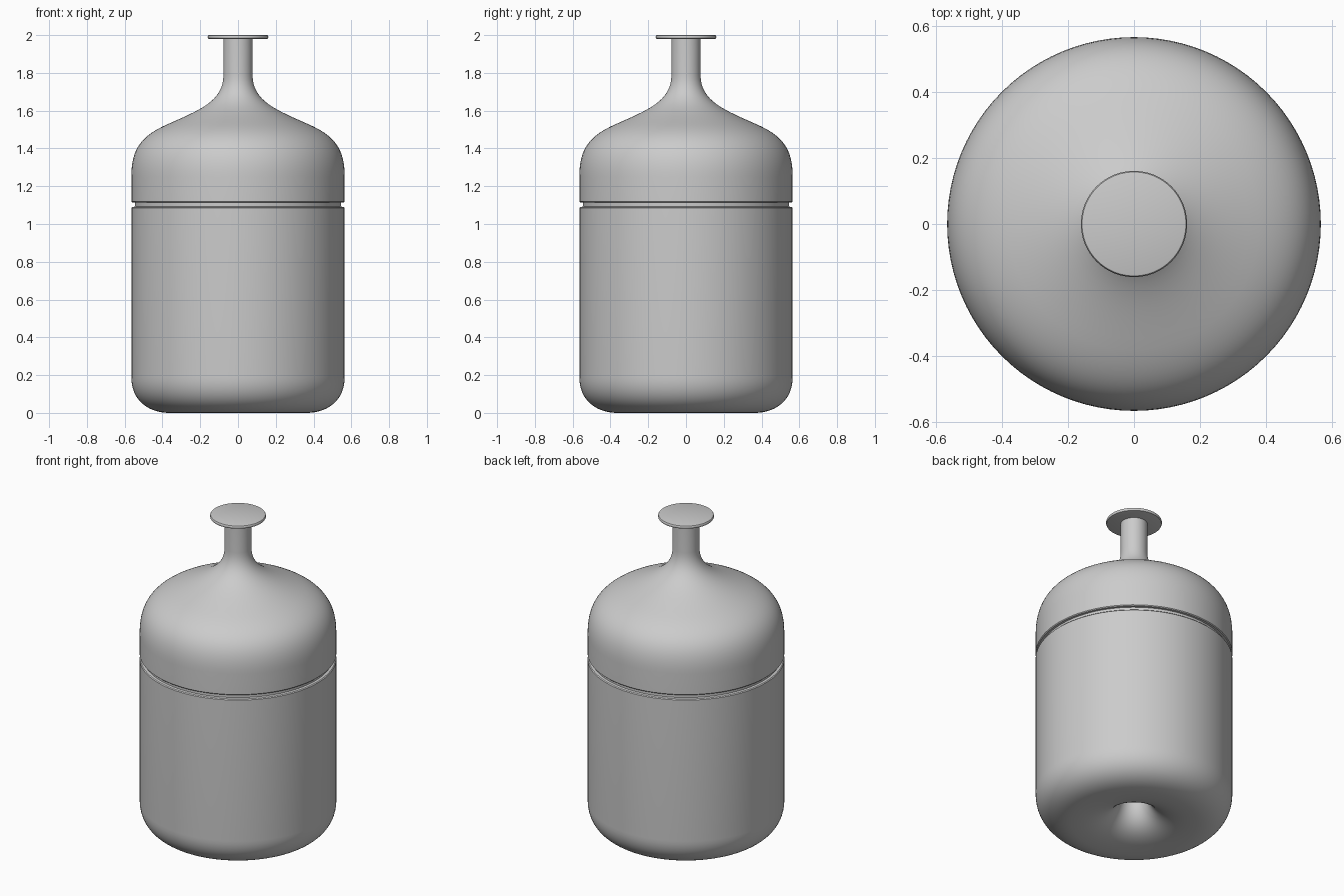
import bpy, bmesh, math
from mathutils import Vector

default_cube = bpy.data.objects.get("Cube")
if default_cube:
    bpy.data.objects.remove(default_cube, do_unlink=True)

SIDES = 96
RADIUS = 0.565

grey = bpy.data.materials.new("plain grey")
grey.use_nodes = True
grey.diffuse_color = (0.6, 0.6, 0.6, 1)
grey.node_tree.nodes["Principled BSDF"].inputs["Base Color"].default_value = grey.diffuse_color


def bezier(a, b, c, d, steps=16):
    """Sample a cubic curve of (radius, height) points."""
    a, b, c, d = (Vector(p) for p in (a, b, c, d))
    pts = []
    for i in range(steps + 1):
        t = i / steps
        s = 1 - t
        pts.append(tuple(a * s**3 + b * (3 * s * s * t) + c * (3 * s * t * t) + d * t**3))
    return pts


def lathe(name, profile):
    """Turn a (radius, height) profile around the z axis."""
    bm = bmesh.new()
    verts = [bm.verts.new((r, 0, z)) for r, z in profile]
    edges = [bm.edges.new(pair) for pair in zip(verts, verts[1:])]
    bmesh.ops.spin(bm, geom=verts + edges, cent=(0, 0, 0), axis=(0, 0, 1),
                   angle=math.tau, steps=SIDES)
    bmesh.ops.remove_doubles(bm, verts=bm.verts, dist=0.0002)
    bmesh.ops.recalc_face_normals(bm, faces=bm.faces)
    mesh = bpy.data.meshes.new(name)
    bm.to_mesh(mesh)
    bm.free()
    mesh.materials.append(grey)
    obj = bpy.data.objects.new(name, mesh)
    bpy.context.collection.objects.link(obj)
    bpy.ops.object.select_all(action="DESELECT")
    obj.select_set(True)
    bpy.context.view_layer.objects.active = obj
    bpy.ops.object.shade_smooth_by_angle(angle=math.radians(35))
    return obj


# Lower body: flared hollow underneath, rounded base, straight wall, seam band
body = bezier((0, 0.32), (0.06, 0.32), (0.07, 0.27), (0.075, 0.2))
body += bezier((0.075, 0.2), (0.085, 0.06), (0.18, 0), (0.36, 0))[1:]
body += bezier((0.36, 0), (0.48, 0), (RADIUS, 0.07), (RADIUS, 0.19))[1:]
body += [(RADIUS, 1.085), (0.56, 1.09), (0.545, 1.092), (0.545, 1.12), (0, 1.12)]
lathe("body", body)

# Upper part: short wall, domed shoulder and concave sweep into the neck
shoulder = [(0, 1.115), (0.56, 1.115), (RADIUS, 1.12)]
shoulder += bezier((RADIUS, 1.25), (RADIUS, 1.41), (0.5, 1.47), (0.38, 1.525))
shoulder += bezier((0.38, 1.525), (0.2, 1.605), (0.077, 1.65), (0.077, 1.79))[1:]
shoulder += [(0.077, 1.99), (0, 1.99)]
lathe("shoulder_and_neck", shoulder)

# Thin round cap on the neck
cap = [(0, 1.98), (0.153, 1.98)]
cap += bezier((0.153, 1.98), (0.163, 1.98), (0.163, 2), (0.153, 2), 6)[1:]
cap += [(0, 2)]
lathe("cap", cap)
